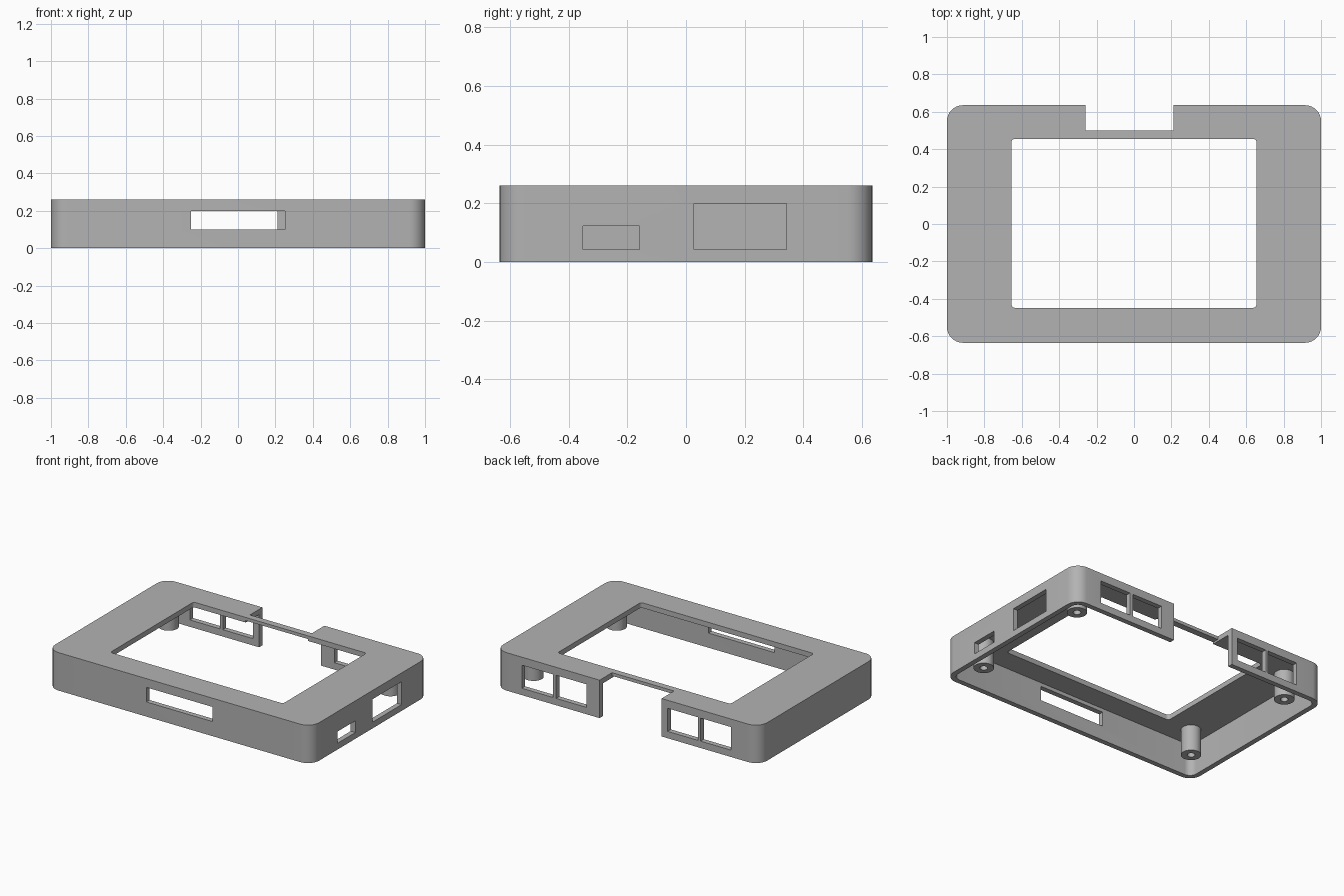
import bpy, bmesh, math
from mathutils import Vector

if "Cube" in bpy.data.objects:
    bpy.data.objects.remove(bpy.data.objects["Cube"], do_unlink=True)

grey = bpy.data.materials.new("Matte grey")
grey.use_nodes = True
GREY = (0.45, 0.45, 0.45, 1)
grey.diffuse_color = GREY
grey.node_tree.nodes["Principled BSDF"].inputs["Base Color"].default_value = GREY

HALF_X, HALF_Y, HEIGHT = 1.0, 0.635, 0.26
WALL, PLATE, CORNER = 0.035, 0.035, 0.085


def prism(name, low, high, radius=0.0, steps=8):
    """Upright box with optional rounded vertical corners."""
    (x0, y0, z0), (x1, y1, z1) = low, high
    if radius:
        outline = []
        corners = [(x1 - radius, y1 - radius), (x0 + radius, y1 - radius),
                   (x0 + radius, y0 + radius), (x1 - radius, y0 + radius)]
        for quarter, (cx, cy) in enumerate(corners):
            for i in range(steps + 1):
                a = (quarter + i / steps) * math.pi / 2
                outline.append((cx + radius * math.cos(a), cy + radius * math.sin(a)))
    else:
        outline = [(x0, y0), (x1, y0), (x1, y1), (x0, y1)]
    bm = bmesh.new()
    base = bm.faces.new([bm.verts.new((x, y, z0)) for x, y in outline])
    top = bmesh.ops.extrude_face_region(bm, geom=[base])["geom"]
    bmesh.ops.translate(bm, vec=Vector((0, 0, z1 - z0)),
                        verts=[g for g in top if isinstance(g, bmesh.types.BMVert)])
    bmesh.ops.recalc_face_normals(bm, faces=bm.faces)
    mesh = bpy.data.meshes.new(name)
    bm.to_mesh(mesh)
    bm.free()
    mesh.materials.append(grey)
    obj = bpy.data.objects.new(name, mesh)
    bpy.context.collection.objects.link(obj)
    return obj


def activate(obj):
    bpy.ops.object.select_all(action='DESELECT')
    obj.select_set(True)
    bpy.context.view_layer.objects.active = obj


def cut(obj, cutter):
    cutter.hide_render = True
    activate(obj)
    mod = obj.modifiers.new("Cut", 'BOOLEAN')
    mod.operation, mod.solver, mod.object = 'DIFFERENCE', 'EXACT', cutter
    bpy.ops.object.modifier_apply(modifier=mod.name)
    bpy.data.objects.remove(cutter, do_unlink=True)


def smooth(obj):
    activate(obj)
    bpy.ops.object.shade_smooth_by_angle(angle=math.radians(30))


# Outer shell, hollowed from below
case = prism("case_shell", (-HALF_X, -HALF_Y, 0), (HALF_X, HALF_Y, HEIGHT), CORNER)
cut(case, prism("hollow", (WALL - HALF_X, WALL - HALF_Y, -0.1),
                (HALF_X - WALL, HALF_Y - WALL, HEIGHT - PLATE), CORNER - WALL))

# Display window in the top plate
cut(case, prism("window", (-0.655, -0.448, 0.1), (0.655, 0.455, 0.4), 0.018, 4))

# Rear notch, with a shallow relief under the remaining strip
cut(case, prism("notch", (-0.26, 0.50, -0.1), (0.21, 0.8, 0.4)))
cut(case, prism("relief", (-0.26, 0.42, 0.1), (0.21, 0.55, HEIGHT - 0.022)))

# Front slot
cut(case, prism("slot", (-0.25, -0.7, 0.1), (0.25, -0.55, 0.2)))

# Side ports
for y0, y1, z1 in [(-0.35, -0.158, 0.123), (0.027, 0.342, 0.2)]:
    cut(case, prism("side_port", (0.9, y0, 0.043), (1.1, y1, z1)))

# Rear ports, a pair on each side of the notch
for x0, x1 in [(0.31, 0.54), (0.565, 0.80), (-0.535, -0.305), (-0.785, -0.555)]:
    cut(case, prism("rear_port", (x0, 0.55, 0.047), (x1, 0.7, 0.205)))
smooth(case)

# Screw posts hanging from the top plate
for sx, side in ((-1, "right"), (1, "left")):
    for sy, end in ((-1, "front"), (1, "back")):
        x, y, r, h = sx * 0.84, sy * 0.45, 0.063, 0.024
        post = prism(f"{end}_{side}_screw_post", (x - r, y - r, 0.045),
                     (x + r, y + r, HEIGHT - PLATE + 0.005), r - 0.0005)
        cut(post, prism("screw_hole", (x - h, y - h, -0.1),
                        (x + h, y + h, 0.2), h - 0.0005, 5))
        smooth(post)
